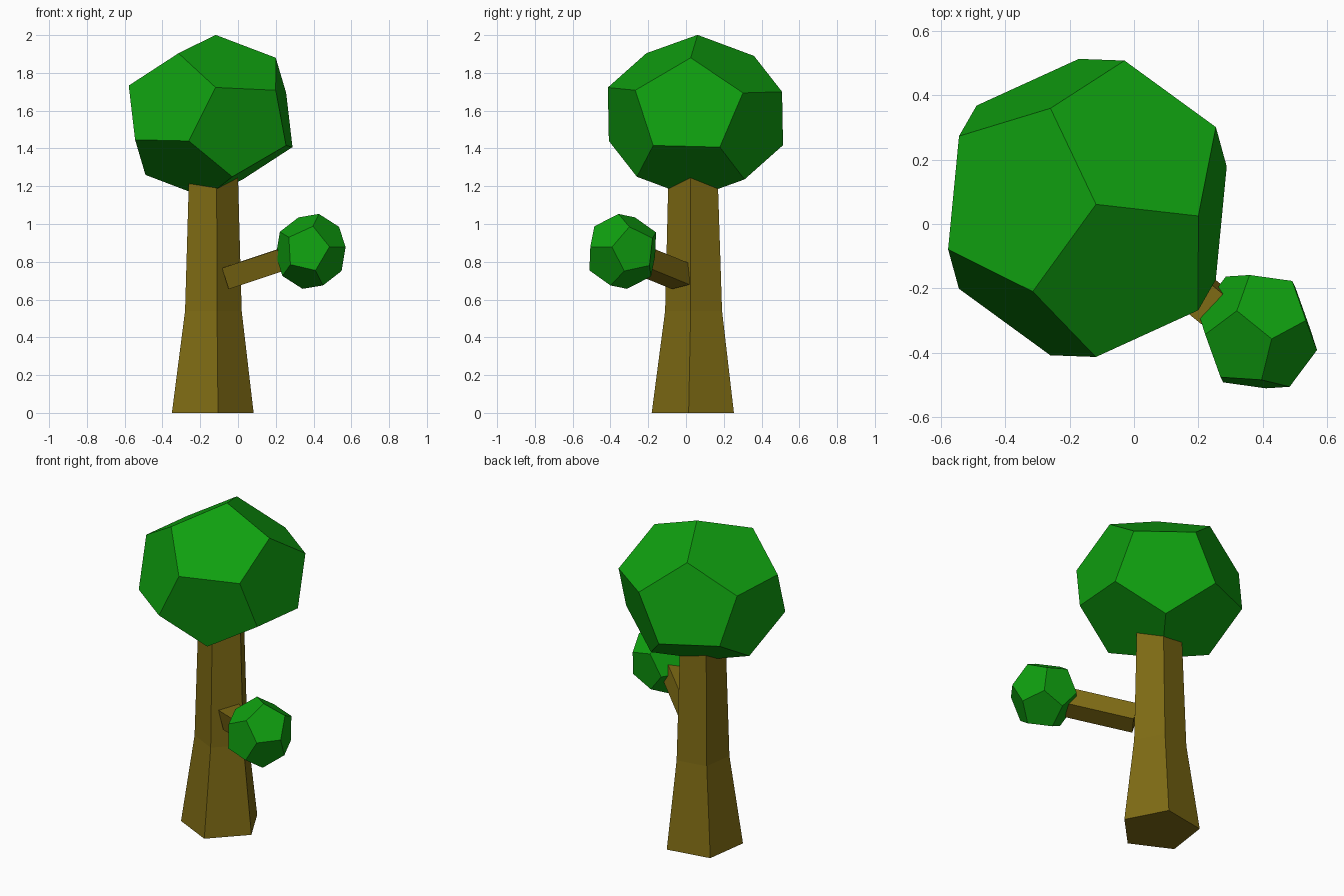
import bpy, bmesh, math
from mathutils import Matrix, Vector

if "Cube" in bpy.data.objects:
    bpy.data.objects.remove(bpy.data.objects["Cube"])


def material(name, rgb):
    m = bpy.data.materials.new(name)
    m.diffuse_color = (*rgb, 1.0)
    m.use_nodes = True
    m.node_tree.nodes["Principled BSDF"].inputs["Base Color"].default_value = m.diffuse_color
    return m


GREEN = material("leaf green", (0.005, 0.35, 0.005))
BROWN = material("bark brown", (0.21, 0.147, 0.007))


def finish(bm, name, mat):
    bmesh.ops.recalc_face_normals(bm, faces=bm.faces)
    mesh = bpy.data.meshes.new(name)
    bm.to_mesh(mesh)
    bm.free()
    mesh.materials.append(mat)
    ob = bpy.data.objects.new(name, mesh)
    bpy.context.collection.objects.link(ob)
    return ob


def loft(name, rings, mat):
    """Closed solid through a list of equal-sized point rings."""
    bm = bmesh.new()
    vs = [[bm.verts.new(p) for p in ring] for ring in rings]
    n = len(vs[0])
    for a, b in zip(vs, vs[1:]):
        for i in range(n):
            j = (i + 1) % n
            bm.faces.new((a[i], a[j], b[j], b[i]))
    bm.faces.new(vs[0][::-1])
    bm.faces.new(vs[-1])
    return finish(bm, name, mat)


def dodecahedron(name, centre, around_top, mat):
    """Dodecahedron posed by its centre and the three vertices next to the top one."""
    g = (1 + math.sqrt(5)) / 2
    centre = Vector(centre)
    unit = Matrix([(0, 1 / g, g), (1 / g, g, 0), (g, 0, 1 / g)]).transposed()
    target = Matrix([Vector(p) - centre for p in around_top]).transposed()
    pose = target @ unit.inverted()
    s = (-1, 1)
    pts = [(x, y, z) for x in s for y in s for z in s]
    for a in s:
        for b in s:
            pts += [(0, a / g, b * g), (a / g, b * g, 0), (b * g, 0, a / g)]
    bm = bmesh.new()
    for p in pts:
        bm.verts.new(centre + pose @ Vector(p))
    bmesh.ops.convex_hull(bm, input=bm.verts)
    # merge hull triangles into flat pentagons
    bmesh.ops.dissolve_limit(bm, angle_limit=math.radians(8),
                             verts=bm.verts, edges=bm.edges)
    return finish(bm, name, mat)


# Trunk: flared five-sided column
def pentagon(cx, cy, z, r):
    angles = [math.radians(-80 + 72 * i) for i in range(5)]
    return [(cx + r * math.cos(a), cy + r * math.sin(a), z) for a in angles]


loft("trunk", [pentagon(-0.146, 0.046, 0.0, 0.231),
               pentagon(-0.139, 0.047, 0.54, 0.16),
               pentagon(-0.137, 0.043, 1.3, 0.137)], BROWN)

# Branch: square bar, rolled slightly, rising to the small leaf ball
start = Vector((-0.033, -0.027, 0.723))
d = Vector((0.27, -0.22, 0.09)).normalized()
u = Vector((0.22, 0.27, 0)).normalized()
w = u.cross(d)
if w.z < 0:
    w = -w
corners = [(-0.0475, -0.07), (0.0675, -0.045), (0.0475, 0.07), (-0.0675, 0.045)]
loft("branch", [[start + d * t + u * a + w * b for a, b in corners]
                for t in (0.0, 0.39)], BROWN)

# Leaf balls
dodecahedron("large_leaf_ball", (-0.145, 0.05, 1.57),
             [(0.20, 0.025, 1.88), (-0.26, 0.36, 1.89), (-0.315, -0.21, 1.904)], GREEN)
dodecahedron("small_leaf_ball", (0.385, -0.335, 0.855),
             [(0.32, -0.27, 1.035), (0.535, -0.30, 0.985), (0.397, -0.485, 0.988)], GREEN)
